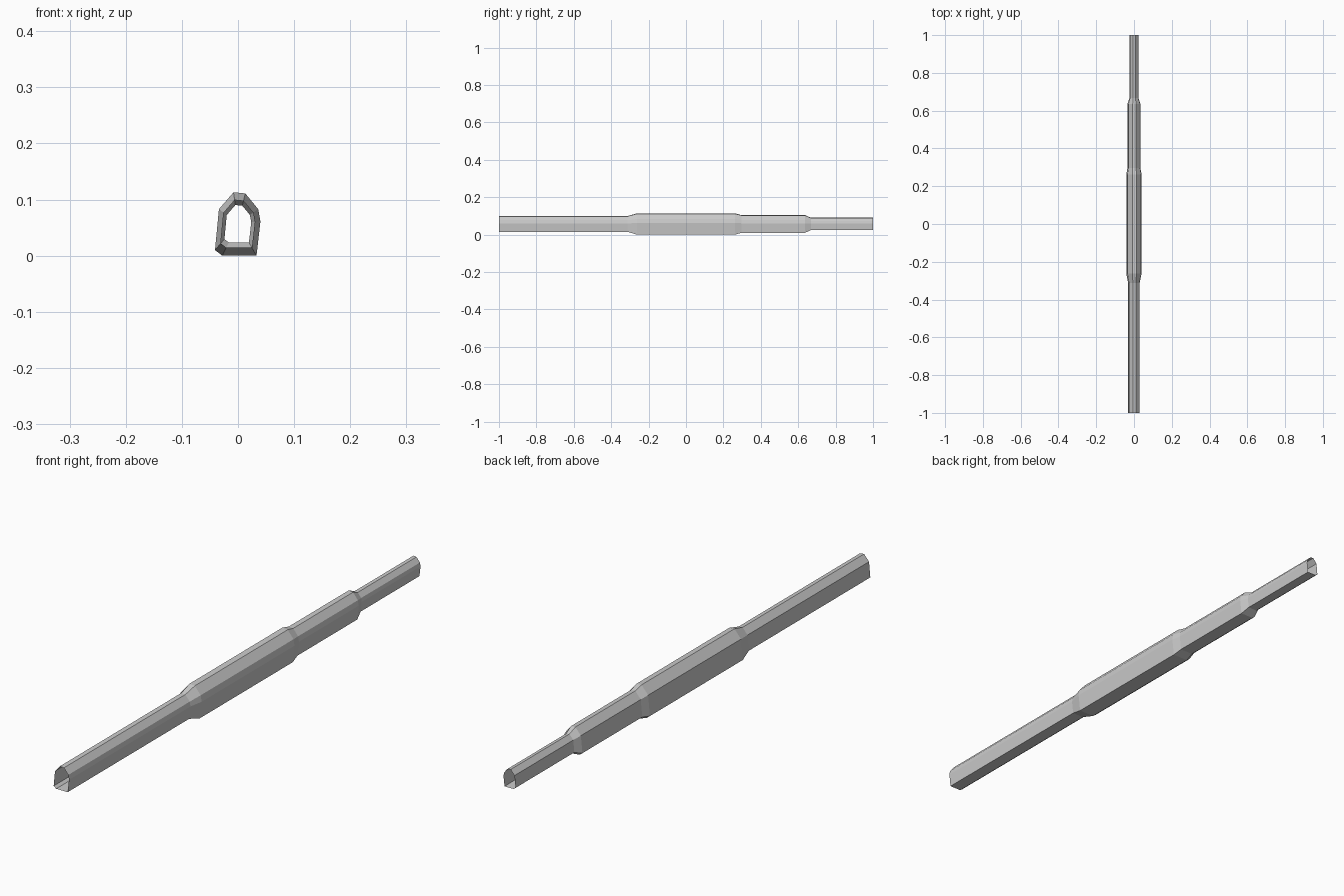
import bpy, bmesh

if "Cube" in bpy.data.objects:
    bpy.data.objects.remove(bpy.data.objects["Cube"])

# Irregular eight-sided cross-section (x, z) at full size
PROFILE = [(-0.008, 0.113), (0.013, 0.111), (0.036, 0.083), (0.040, 0.061),
           (0.033, 0.0), (-0.028, 0.0), (-0.041, 0.010), (-0.034, 0.083)]
CENTRE_Z = 0.0575

# Stations along the length: (y, scale of the section)
STATIONS = [(-1.0, 0.75), (-0.312, 0.75), (-0.263, 1.0), (0.263, 1.0),
            (0.297, 0.84), (0.636, 0.84), (0.667, 0.59), (1.0, 0.59)]


def loft_tube(name, profile, stations):
    bm = bmesh.new()
    rings = [[bm.verts.new((x * s, y, CENTRE_Z + (z - CENTRE_Z) * s))
              for x, z in profile] for y, s in stations]
    n = len(profile)
    for a, b in zip(rings, rings[1:]):
        for i in range(n):
            j = (i + 1) % n
            bm.faces.new((a[i], a[j], b[j], b[i]))
    bmesh.ops.recalc_face_normals(bm, faces=bm.faces)
    # Open tube: make sure the walls face outwards
    top = max(bm.faces, key=lambda f: f.calc_center_median().z)
    if top.normal.z < 0:
        bmesh.ops.reverse_faces(bm, faces=bm.faces)
    mesh = bpy.data.meshes.new(name)
    bm.to_mesh(mesh)
    bm.free()
    obj = bpy.data.objects.new(name, mesh)
    bpy.context.collection.objects.link(obj)
    return obj


# Stepped hollow tube, open at both ends
loft_tube("stepped_tube", PROFILE, STATIONS)
